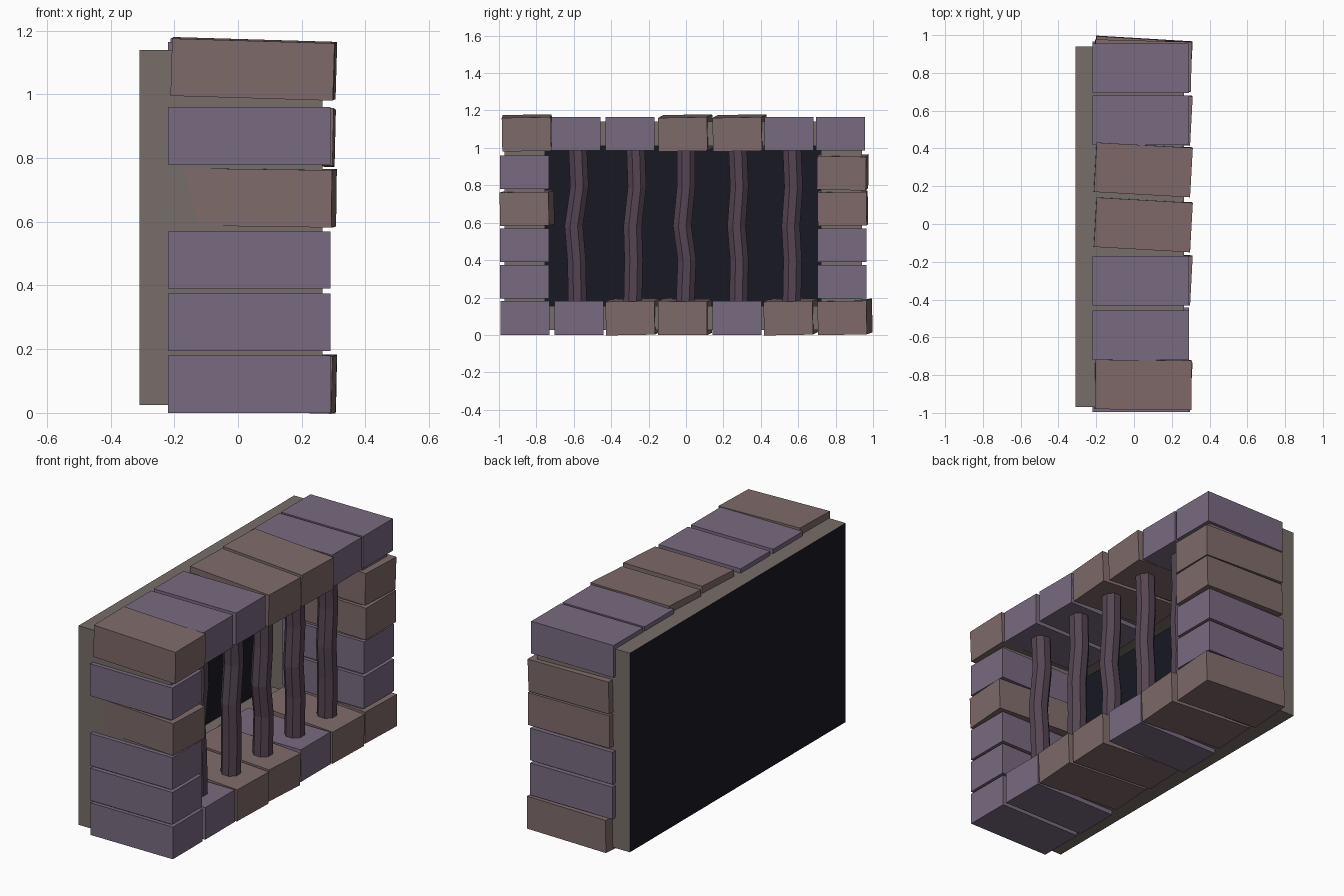
import bpy, bmesh
from math import radians, sin, cos, pi
from mathutils import Euler, Matrix, Vector

if "Cube" in bpy.data.objects:
    bpy.data.objects.remove(bpy.data.objects["Cube"])


def material(name, rgb):
    m = bpy.data.materials.new(name)
    m.diffuse_color = (*rgb, 1)
    m.use_nodes = True
    m.node_tree.nodes["Principled BSDF"].inputs["Base Color"].default_value = m.diffuse_color
    return m


PURPLE = material("purple_stone", (0.19, 0.145, 0.215))
BROWN = material("brown_stone", (0.215, 0.145, 0.145))
MORTAR = material("mortar", (0.18, 0.155, 0.14))
IRON = material("dark_iron", (0.09, 0.06, 0.085))
DARK = material("dark_backing", (0.009, 0.009, 0.016))


def add_object(name, bm, mat):
    bmesh.ops.recalc_face_normals(bm, faces=bm.faces)
    me = bpy.data.meshes.new(name)
    bm.to_mesh(me)
    bm.free()
    me.materials.append(mat)
    ob = bpy.data.objects.new(name, me)
    bpy.context.collection.objects.link(ob)
    return ob


def brick(name, y, z, tilt=None):
    """Stone block; tilt = (x, y, z) degrees makes it a crooked brown one."""
    bm = bmesh.new()
    bmesh.ops.create_cube(bm, size=1)
    bmesh.ops.scale(bm, vec=(0.51, 0.262, 0.18), verts=bm.verts)
    ob = add_object(name, bm, BROWN if tilt else PURPLE)
    ob.location = (0.047 if tilt else 0.035, y, z)
    if tilt:
        ob.rotation_euler = [radians(a) for a in tilt]


# Bottom and top courses: (centre y, tilt)
bottom = [(-0.86, None), (-0.573, None), (-0.285, (1, 1.5, -3)), (-0.005, (-0.5, 1.5, -3)),
          (0.273, None), (0.56, (1, 1.5, -3)), (0.85, (1, 1.2, -3.4))]
top = [(-0.85, (1, 1.7, -0.6)), (-0.588, None), (-0.3, None), (-0.003, (1, 1.7, -3.2)),
       (0.288, (1, 1.7, -3.2)), (0.55, None), (0.825, None)]
for i, (y, t) in enumerate(bottom):
    brick(f"sill_brick_{i + 1}", y, 0.096 if t else 0.09, t)
for i, (y, t) in enumerate(top):
    brick(f"lintel_brick_{i + 1}", y, 1.08 if t else 1.075, t)

# Side columns
left = [None, None, (0.7, 0.8, -3.3), None]
right = [None, None, (0.8, 0.8, -0.8), (-1, 1.3, -1.5)]
for i, z in enumerate((0.285, 0.48, 0.677, 0.87)):
    brick(f"left_brick_{i + 1}", -0.85 if left[i] else -0.863, z, left[i])
    brick(f"right_brick_{i + 1}", 0.838 if right[i] else 0.834, z, right[i])

# Mortar frame: outer and inner rectangles swept from back to front
bm = bmesh.new()


def rect(x, y0, y1, z0, z1):
    return [bm.verts.new((x, y, z)) for y, z in ((y0, z0), (y1, z0), (y1, z1), (y0, z1))]


outer, inner = (-0.97, 0.94, 0.025, 1.14), (-0.755, 0.722, 0.155, 1.01)
rings = [rect(-0.31, *outer), rect(0.265, *outer), rect(0.265, *inner), rect(-0.308, *inner)]
for a, b in zip(rings, rings[1:]):
    for k in range(4):
        n = (k + 1) % 4
        bm.faces.new((a[k], a[n], b[n], b[k]))
add_object("mortar_frame", bm, MORTAR)

# Dark panel closing the back
bm = bmesh.new()
bm.faces.new(rect(-0.31, *outer)[::-1])
add_object("back_panel", bm, DARK)

# Bent eight-sided bars: y centres from bottom to top
heights = (0.14, 0.4, 0.58, 0.79, 1.03)
bars = [(-0.58, -0.585, -0.6, -0.57, -0.58),
        (-0.285, -0.28, -0.285, -0.262, -0.27),
        (-0.005, 0.005, -0.02, 0.0, 0.0),
        (0.28, 0.285, 0.27, 0.285, 0.275),
        (0.565, 0.57, 0.56, 0.575, 0.565)]
for i, ys in enumerate(bars):
    bm = bmesh.new()
    loops = []
    for y, z in zip(ys, heights):
        loops.append([bm.verts.new((0.155 + 0.053 * cos(a), y + 0.053 * sin(a), z))
                      for a in ((k + 0.5) * pi / 4 for k in range(8))])
    for a, b in zip(loops, loops[1:]):
        for k in range(8):
            n = (k + 1) % 8
            bm.faces.new((a[k], a[n], b[n], b[k]))
    bm.faces.new(loops[0])
    bm.faces.new(loops[-1])
    add_object(f"window_bar_{i + 1}", bm, IRON)
